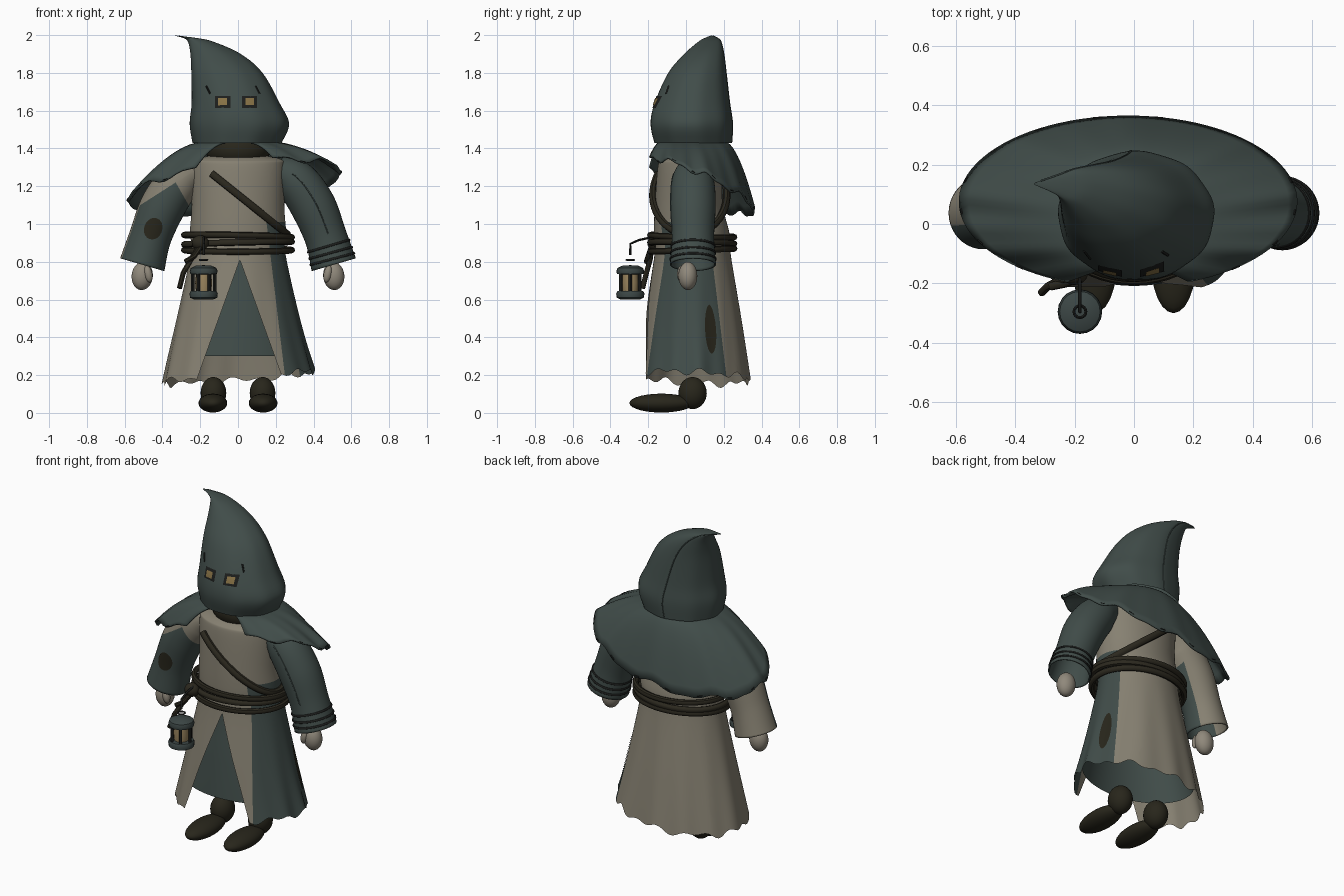
import bpy, bmesh
from math import sin, cos, acos, pi, radians
from mathutils import Vector, Matrix

cube = bpy.data.objects.get("Cube")
if cube:
    bpy.data.objects.remove(cube, do_unlink=True)


def material(name, *rgb):
    m = bpy.data.materials.new(name)
    m.use_nodes = True
    m.diffuse_color = (*rgb, 1)
    m.node_tree.nodes["Principled BSDF"].inputs["Base Color"].default_value = (*rgb, 1)
    return m


slate = material("slate cloth", .052, .073, .067)
tan = material("tan cloth", .24, .218, .167)
leather = material("dark leather", .021, .019, .011)
rope = material("rope brown", .024, .021, .013)
skin = material("pale glove", .28, .25, .2)
black = material("charcoal", .012, .013, .012)
iron = material("lantern iron", .045, .062, .06)
glass = material("lantern amber", .32, .23, .11)
amber = material("eye amber", .24, .165, .06)


def select(ob):
    bpy.ops.object.select_all(action='DESELECT')
    ob.select_set(True)
    bpy.context.view_layer.objects.active = ob


def finish(name, bm, *mats):
    bmesh.ops.recalc_face_normals(bm, faces=bm.faces)
    me = bpy.data.meshes.new(name)
    bm.to_mesh(me)
    bm.free()
    ob = bpy.data.objects.new(name, me)
    bpy.context.collection.objects.link(ob)
    for m in mats:
        me.materials.append(m)
    select(ob)
    bpy.ops.object.shade_smooth_by_angle(angle=radians(45))
    return ob


def spline(stations, t):
    """Smooth interpolation through a list of tuples, t from 0 to 1."""
    n = len(stations) - 1
    i = max(0, min(int(t * n), n - 1))
    f = t * n - i
    q = [stations[max(0, min(n, i + k))] for k in (-1, 0, 1, 2)]
    return [b + f * ((c - a) + f * (2*a - 5*b + 4*c - d + f * (3*b - a - 3*c + d))) / 2
            for a, b, c, d in zip(*q)]


def sheet(surf, na, nt, a0=0, a1=2 * pi):
    """Grid mesh over surf(angle, t); closes on itself for a full turn."""
    bm = bmesh.new()
    cols = na if a1 - a0 > 6.28 else na + 1
    g = [[bm.verts.new(surf(a0 + (a1 - a0) * i / na, j / nt)) for i in range(cols)]
         for j in range(nt + 1)]
    for j in range(nt):
        for i in range(na):
            k = (i + 1) % cols
            bm.faces.new((g[j][i], g[j][k], g[j + 1][k], g[j + 1][i]))
    return bm


def cut(bm, *planes):
    for co, no in planes:
        bmesh.ops.bisect_plane(bm, geom=bm.verts[:] + bm.edges[:] + bm.faces[:],
                               plane_co=co, plane_no=no, dist=1e-5)


def behind(p, *planes):
    return all((p - Vector(co)).dot(Vector(no)) < 0 for co, no in planes)


def patch(name, surf, a, t, da, dt, out, mat, sides=20, lift=.004):
    """Thin plate that follows a surface."""
    bm = bmesh.new()
    turn = pi / 4 if sides == 4 else 0

    def put(r, k):
        u, v = a + r * da * cos(k), t + r * dt * sin(k)
        p = surf(u, v)
        nrm = (surf(u + .01, v) - p).cross(surf(u, v + .01) - p).normalized()
        return bm.verts.new(p + nrm * lift * (1 if nrm.dot(Vector(out)) > 0 else -1))
    rows = [[put(r / 4, 2 * pi * i / sides + turn) for i in range(sides)] for r in range(1, 5)]
    bm.faces.new(rows[0])
    for lo, hi in zip(rows, rows[1:]):
        for i in range(sides):
            k = (i + 1) % sides
            bm.faces.new((lo[i], lo[k], hi[k], hi[i]))
    finish(name, bm, mat)


def tube(name, pts, r, mat, cyclic=False):
    cu = bpy.data.curves.new(name, 'CURVE')
    cu.dimensions = '3D'
    cu.bevel_depth, cu.bevel_resolution, cu.use_fill_caps = r, 2, True
    sp = cu.splines.new('POLY')
    sp.points.add(len(pts) - 1)
    for p, co in zip(sp.points, pts):
        p.co = (*co, 1)
    sp.use_cyclic_u = cyclic
    ob = bpy.data.objects.new(name, cu)
    bpy.context.collection.objects.link(ob)
    cu.materials.append(mat)
    select(ob)
    bpy.ops.object.convert(target='MESH')
    bpy.ops.object.shade_smooth_by_angle(angle=radians(45))


def ball(name, loc, size, mat, tilt=0):
    bm = bmesh.new()
    bmesh.ops.create_uvsphere(bm, u_segments=24, v_segments=14, radius=1)
    bm.transform(Matrix.Translation(loc) @ Matrix.Rotation(tilt, 4, 'Y') @ Matrix.Diagonal((*size, 1)))
    finish(name, bm, mat)


def lathe(name, profile, x, y, mat):
    def surf(a, t):
        r, z = profile[round(t * (len(profile) - 1))]
        return Vector((x + r * cos(a), y + r * sin(a), z))
    finish(name, sheet(surf, 20, len(profile) - 1), mat)


# Robe: stations are height, centre y, half width, half depth
body = [(.2, .037, .402, .302), (.5, .035, .325, .257), (.85, .035, .25, .2), (.95, .03, .255, .2),
        (1.1, .015, .245, .18), (1.3, .02, .25, .17), (1.34, .02, .235, .15), (1.365, .02, .13, .09)]


def robe(a, t):
    z, cy, rx, ry = spline(body, t)
    low = max(0, (.85 - z) / .65)
    k = 1 + low * (.014 * sin(13 * a) + .008 * sin(7 * a + 1))
    hem = low ** 4 * (.012 * sin(16 * a) + .01 * sin(9 * a) + .03 * cos(a) - .015 * sin(a) - .013)
    return Vector((rx * k * cos(a), cy + ry * k * sin(a), z + hem))


# Front slit, and the slate panel on the left side
slit = [((.01, 0, .81), (1, 0, .36)), ((.01, 0, .81), (-1, 0, .36)), ((0, 0, 0), (0, 1, 0))]
panel = [((.17, 0, .85), (-1, 0, -.12)), ((0, .135, .85), (0, 1, .12)), ((0, 0, 1.01), (0, 0, 1))]
bm = sheet(robe, 112, 42)
cut(bm, *slit, *panel)
gone = []
for f in bm.faces:
    c = f.calc_center_median()
    if behind(c, *slit):
        gone.append(f)
    f.material_index = int(behind(c, *panel))
bmesh.ops.delete(bm, geom=gone, context='FACES')
finish("robe", bm, tan, slate)
patch("robe_patch", robe, .36, .118, .12, .054, (1, 0, 0), leather)


# Inner skirt seen through the front opening
def inner(a, t):
    z, cy, rx, ry = spline(body, .045 + .24 * t)
    return Vector((rx * .93 * cos(a), cy + ry * .84 * sin(a), .3 + .55 * t))


finish("inner_skirt", sheet(inner, 64, 8), slate)

# Hood: height, left, right, front and back limits
cone = [(1.43, -.24, .23, -.17, .24), (1.53, -.255, .27, -.19, .245), (1.64, -.245, .22, -.168, .23),
        (1.8, -.247, .13, -.095, .212), (1.9, -.252, .015, -.01, .2), (1.965, -.265, -.13, .065, .185),
        (1.985, -.29, -.22, .1, .165), (1.997, -.335, -.325, .13, .14)]


def hood(a, t):
    z, x0, x1, y0, y1 = spline(cone, t)
    k = 1 + .012 * sin(9 * a) * (1 - t)
    return Vector(((x0 + x1) / 2 + (x1 - x0) / 2 * k * cos(a),
                   (y0 + y1) / 2 + (y1 - y0) / 2 * k * sin(a), z))


def face(x, z):
    """Point on the front of the hood."""
    lo, hi = 0, 1
    for _ in range(24):
        mid = (lo + hi) / 2
        lo, hi = (mid, hi) if spline(cone, mid)[0] < z else (lo, mid)
    _, x0, x1, _, _ = spline(cone, lo)
    return hood(-acos((2 * x - x0 - x1) / (x1 - x0)), lo)


finish("hood", sheet(hood, 64, 35), slate)
tube("hood_seam", [hood(pi * .52, t / 24) for t in range(24)], .003, slate)
ball("neck", (0, .03, 1.39), (.17, .15, .11), leather)

# Eye holes and the small slits above them
for side, x, mark in (("right", -.08, -.158), ("left", .06, .105)):
    patch(side + "_eye_frame", face, x, 1.645, .056, .045, (0, -1, 0), black, 4)
    patch(side + "_eye", face, x, 1.645, .031, .026, (0, -1, 0), amber, 4, .008)
    tube(side + "_slit", [face(mark - .01, 1.73), face(mark + .01, 1.69)], .005, black)


# Capelet, open at the front, with a stitched hem
def cape(a, s):
    edge = 1.2 - .13 * sin(a) + .075 * cos(a) + .014 * sin(9 * a) + .008 * sin(17 * a)
    return Vector((-.02 * s + (.19 + .38 * s) * cos(a), .03 + .045 * s + (.18 + .11 * s) * sin(a),
                   1.435 - (1.435 - edge) * s ** 1.7))


ob = finish("capelet", sheet(cape, 80, 12, radians(-69), radians(249)), slate)
ob.modifiers.new("thickness", 'SOLIDIFY').thickness = .01
for k in range(14):
    a = radians(-50 + 21.5 * k)
    tube("hem_stitch", [cape(a - .03, .985), cape(a + .03, .985)], .003, black)

# Sleeves: centre x, centre z, radius
arm = [(.2, 1.29, .07), (.3, 1.235, .11), (.395, 1.1, .12), (.465, .93, .112), (.507, .785, .122)]


def sleeve(side):
    def surf(a, t):
        x, z, r = spline(arm, t)
        x2, z2, _ = spline(arm, t + .02)
        x1, z1, _ = spline(arm, t - .02)
        d = Vector((x2 - x1, 0, z2 - z1)).normalized()
        return Vector((side * (x - d.z * r * cos(a)), .037 + r * sin(a), z + d.x * r * cos(a)))
    return surf


# Right sleeve is tan with a slate front and inner side, bounded by planes
bounds = [((-.455, .05, .95), (-.42, .9, .13)), ((-.33, 0, 1.22), (.14, 0, .08)),
          ((-.33, 0, 1.22), (-.64, 0, 1))]
for side, s in (("left", 1), ("right", -1)):
    bm = sheet(sleeve(s), 40, 32)
    if s < 0:
        cut(bm, *bounds)
    for f in bm.faces:
        f.material_index = int(s > 0 or behind(f.calc_center_median(), *bounds))
    ob = finish(side + "_sleeve", bm, tan, slate)
    ob.modifiers.new("thickness", 'SOLIDIFY').thickness = .008
    ball(side + "_hand", (s * .507, .01, .725), (.056, .05, .075), skin, -s * .1)
    ball(side + "_thumb", (s * .475, -.025, .735), (.022, .022, .045), skin, s * .2)
    ball(side + "_foot", (s * .133, -.13, .052), (.076, .17, .05), leather)
    ball(side + "_ankle", (s * .13, .035, .105), (.068, .075, .085), leather)
for i in range(3):
    tube("cuff_band", [sleeve(1)(k * pi / 16, .82 + .055 * i) for k in range(32)], .0065, black, True)
tube("sleeve_seam", [sleeve(1)(-pi * .45, .2 + .028 * k) for k in range(20)], .003, slate)
patch("sleeve_patch", sleeve(-1), -pi / 2, .685, .42, .08, (0, -1, 0), leather)

# Rope belt, knot and hanging ends
for i in range(3):
    tube("belt_rope", [(.285 * cos(a), .033 + .222 * sin(a), .862 + .037 * i + .008 * sin(a + 2 * i))
                       for a in (k * pi / 24 for k in range(48))], .017, rope, True)
ball("knot", (-.2, -.165, .9), (.045, .04, .04), rope)
tube("rope_end_long", [(-.2, -.18, .89), (-.25, -.19, .81), (-.29, -.21, .74), (-.31, -.23, .66)], .014, rope)
tube("rope_end_short", [(-.19, -.18, .89), (-.23, -.2, .83), (-.28, -.21, .8)], .014, rope)

# Shoulder strap slanting around the torso
turns = [radians(-122 + 300 * k / 36) for k in range(37)]
tube("strap", [(.262 * cos(a), .02 + .196 * sin(a), 1.155 - .21 * cos(a)) for a in turns], .02, rope)

# Lantern on its hook
lx, ly = -.182, -.295
tube("lantern_hook", [(lx, -.18, .93), (lx, -.25, .915), (lx, ly, .895), (lx, ly, .835)], .006, black)
tube("lantern_ring", [(lx + .02 * cos(a), ly + .02 * sin(a), .81) for a in (k * pi / 8 for k in range(16))],
     .005, black, True)
lathe("lantern_cap", [(0, .782), (.04, .78), (.068, .767), (.074, .75), (.07, .735), (0, .73)], lx, ly, iron)
lathe("lantern_base", [(0, .648), (.068, .645), (.075, .632), (.072, .61), (.05, .6), (0, .6)], lx, ly, iron)
lathe("lantern_glass", [(0, .64), (.04, .64), (.045, .69), (.04, .735), (0, .735)], lx, ly, glass)
for k in range(6):
    x, y = lx + .058 * cos(k * pi / 3), ly + .058 * sin(k * pi / 3)
    tube("lantern_post", [(x, y, .62), (x, y, .755)], .009, black)
